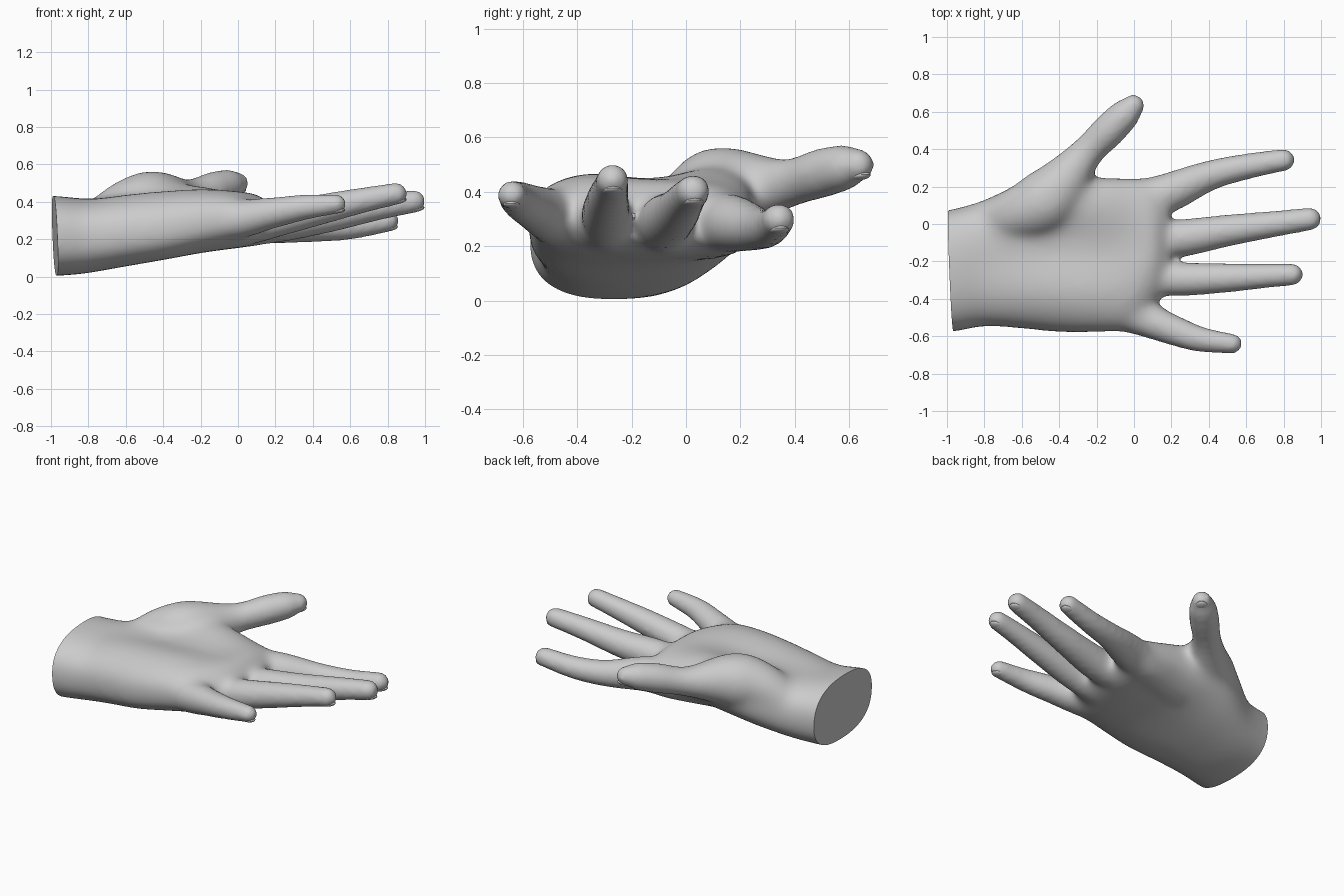
import bpy, bmesh, math
from mathutils import Vector, Matrix

if "Cube" in bpy.data.objects:
    bpy.data.objects.remove(bpy.data.objects["Cube"])

skin = bpy.data.materials.new("light_grey")
skin.diffuse_color = (0.6, 0.6, 0.6, 1)
skin.use_nodes = True
skin.node_tree.nodes["Principled BSDF"].inputs["Base Color"].default_value = skin.diffuse_color


def spline(pts, steps=6):
    """Catmull-Rom resampling of tuples of any length."""
    out = []
    for i in range(len(pts) - 1):
        quad = [pts[max(i - 1, 0)], pts[i], pts[i + 1], pts[min(i + 2, len(pts) - 1)]]
        for s in range(steps):
            t = s / steps
            out.append([0.5 * (2 * b + (c - a) * t + (2 * a - 5 * b + 4 * c - d) * t * t
                               + (3 * b - a - 3 * c + d) * t ** 3) for a, b, c, d in zip(*quad)])
    out.append(list(pts[-1]))
    return out


def loft(bm, rings):
    """Skin a closed volume over a list of equal point rings."""
    loops = [[bm.verts.new(p) for p in ring] for ring in rings]
    n = len(loops[0])
    for a, b in zip(loops, loops[1:]):
        for i in range(n):
            j = (i + 1) % n
            bm.faces.new((a[i], a[j], b[j], b[i]))
    bm.faces.new(loops[0][::-1])
    bm.faces.new(loops[-1])


def frame(t):
    side = Vector((0, 0, 1)).cross(t).normalized()
    return side, t.cross(side)


def digit(bm, pts, sides=20):
    """Tapered tube with a rounded tip; returns the tip frame for the nail."""
    path = spline(pts)
    pos = [Vector(p[:3]) for p in path]
    rings = []

    def ring(c, t, r):
        s, u = frame(t)
        rings.append([c + r * (math.cos(a) * s + math.sin(a) * u)
                      for a in (2 * math.pi * k / sides for k in range(sides))])
    for i, c in enumerate(pos):
        t = (pos[min(i + 1, len(pos) - 1)] - pos[max(i - 1, 0)]).normalized()
        ring(c, t, path[i][3] + 0.006)
    r = path[-1][3] + 0.006
    for k in range(1, 6):
        a = k * math.pi / 2 / 5.3
        ring(pos[-1] + t * r * math.sin(a), t, r * math.cos(a))
    loft(bm, rings)
    return pos[-1], t, r


# Palm and wrist: x, y min, y max, z min, z max, tilt, hollow on the palm side
palm = [
    (-1.12, -.59, .05, .00, .44, .02, .00),
    (-.95, -.575, .085, .005, .43, .02, .00),
    (-.80, -.548, .13, .02, .425, .04, .01),
    (-.60, -.56, .22, .06, .475, .09, .05),
    (-.40, -.58, .27, .10, .51, .12, .08),
    (-.20, -.58, .25, .13, .505, .07, .06),
    (-.02, -.56, .245, .15, .475, .00, .03),
    (.10, -.44, .24, .17, .44, -.03, .00),
    (.19, -.36, .20, .22, .37, -.03, .00),
]
# Digits: x, y, z, radius, starting inside the palm
digits = {
    "index": [(-.3, .05, .23, .08), (0, .13, .255, .095), (.15, .155, .285, .105),
              (.4, .257, .265, .075), (.6, .307, .268, .063), (.8, .342, .298, .053)],
    "middle": [(-.3, -.12, .22, .08), (.05, -.075, .265, .10), (.25, -.075, .29, .095),
               (.5, -.035, .325, .079), (.75, 0, .372, .064), (.94, .027, .402, .055)],
    "ring": [(-.3, -.28, .22, .08), (.05, -.28, .275, .10), (.25, -.295, .315, .085),
             (.5, -.288, .372, .072), (.7, -.277, .415, .06), (.845, -.27, .443, .053)],
    "little": [(-.3, -.42, .26, .08), (0, -.485, .305, .10), (.18, -.557, .34, .08),
               (.35, -.615, .37, .062), (.525, -.64, .388, .047)],
    "thumb": [(-.8, 0, .25, .10), (-.62, .055, .36, .14), (-.45, .14, .40, .165),
              (-.265, .365, .43, .086), (-.13, .505, .47, .084), (-.05, .585, .49, .076),
              (-.004, .632, .498, .054)],
}

bm = bmesh.new()
rings = []
for x, y0, y1, z0, z1, tilt, hollow in spline(palm):
    yc, w, zc, h = (y0 + y1) / 2, (y1 - y0) / 2, (z0 + z1) / 2, (z1 - z0) / 2
    ring = []
    for k in range(40):
        c, s = math.cos(k * math.pi / 20), math.sin(k * math.pi / 20)
        u = math.copysign(abs(c) ** 0.8, c)
        v = math.copysign(abs(s) ** 0.8, s)
        z = zc + h * v + tilt * w * u
        if v > 0:
            z -= hollow * v * math.exp(-((u - .1) / .45) ** 2)
        ring.append((x, yc + w * u, z))
    rings.append(ring)
loft(bm, rings)
tips = {name: digit(bm, pts) for name, pts in digits.items()}
bmesh.ops.recalc_face_normals(bm, faces=bm.faces)

mesh = bpy.data.meshes.new("hand")
bm.to_mesh(mesh)
bm.free()
hand = bpy.data.objects.new("hand", mesh)
bpy.context.collection.objects.link(hand)

# Fuse the volumes into one smooth skin
fuse = hand.modifiers.new("fuse", "REMESH")
fuse.mode = "VOXEL"
fuse.voxel_size = 0.015
soften = hand.modifiers.new("soften", "SMOOTH")
soften.factor = 0.5
soften.iterations = 8
deps = bpy.context.evaluated_depsgraph_get()
fused = bpy.data.meshes.new_from_object(hand.evaluated_get(deps))
hand.modifiers.clear()
hand.data = fused

# Blend the digit roots into the palm, fading out along the digits
bm = bmesh.new()
bm.from_mesh(fused)
for i in range(30):
    zone = [v for v in bm.verts if -1.05 < v.co.x < .28 - i * .008 and v.co.y < .40 - i * .008]
    bmesh.ops.smooth_vert(bm, verts=zone, factor=0.5, use_axis_x=True, use_axis_y=True, use_axis_z=True)

# Flat slanted cut at the wrist
bmesh.ops.bisect_plane(bm, geom=bm.verts[:] + bm.edges[:] + bm.faces[:],
                       plane_co=(-.978, -.25, .2), plane_no=(-1, -.04, -.04),
                       clear_outer=True)
rim = [e for e in bm.edges if e.is_boundary]
bmesh.ops.holes_fill(bm, edges=rim, sides=0)
bmesh.ops.recalc_face_normals(bm, faces=bm.faces)
bm.to_mesh(fused)
bm.free()
parts = [hand]

# Nails on the back of each tip
for name, (c, t, r) in tips.items():
    s, u = frame(t)
    basis = Matrix((t, s, u)).transposed().to_4x4()
    place = Matrix.Translation(c - u * r * .66 + t * r * .05) @ basis @ Matrix.Diagonal((r * .8, r * .6, r * .28, 1))
    bm = bmesh.new()
    bmesh.ops.create_uvsphere(bm, u_segments=20, v_segments=10, radius=1, matrix=place)
    mesh = bpy.data.meshes.new(name + "_nail")
    bm.to_mesh(mesh)
    bm.free()
    nail = bpy.data.objects.new(name + "_nail", mesh)
    bpy.context.collection.objects.link(nail)
    parts.append(nail)

for ob in parts:
    ob.data.materials.clear()
    ob.data.materials.append(skin)
    ob.select_set(True)
bpy.context.view_layer.objects.active = hand
bpy.ops.object.shade_smooth_by_angle(angle=math.radians(40))
